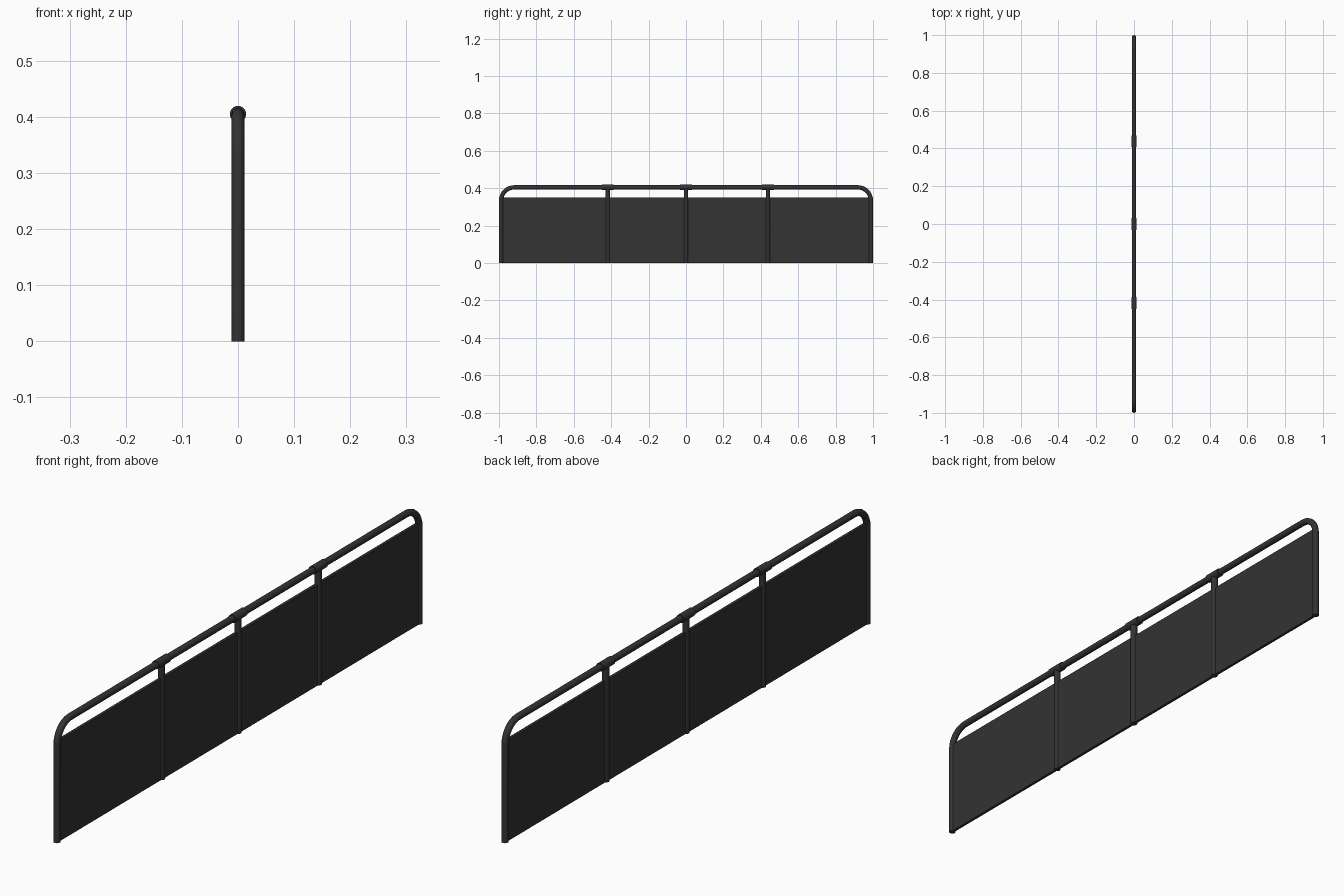
import bpy, math

if "Cube" in bpy.data.objects:
    bpy.data.objects.remove(bpy.data.objects["Cube"])

R = 0.0115          # tube radius
RAIL_Z = 0.405      # rail centre height
END_Y = 1 - R       # end post centre
BEND = 0.07         # corner radius

mat = bpy.data.materials.new("dark_charcoal")
mat.diffuse_color = (0.033, 0.033, 0.033, 1)
mat.use_nodes = True
mat.node_tree.nodes["Principled BSDF"].inputs["Base Color"].default_value = mat.diffuse_color


def finish(ob, name, smooth=True):
    ob.name = name
    ob.data.materials.append(mat)
    bpy.ops.object.select_all(action='DESELECT')
    ob.select_set(True)
    bpy.context.view_layer.objects.active = ob
    if smooth:
        bpy.ops.object.shade_smooth_by_angle(angle=math.radians(35))


def cylinder(name, r, length, loc, rot=(0, 0, 0)):
    bpy.ops.mesh.primitive_cylinder_add(vertices=24, radius=r, depth=length, location=loc, rotation=rot)
    finish(bpy.context.object, name)


# bent tube frame: two end posts and the top rail in one sweep
half = []
for i in range(9):
    a = math.pi / 2 * i / 8
    half.append((END_Y - BEND + BEND * math.cos(a), RAIL_Z - BEND + BEND * math.sin(a)))
half = [(END_Y, 0)] + half
path = half + [(-y, z) for y, z in reversed(half)]
curve = bpy.data.curves.new("frame_path", 'CURVE')
curve.dimensions = '3D'
curve.bevel_depth = R
curve.bevel_resolution = 4
curve.use_fill_caps = True
sp = curve.splines.new('POLY')
sp.points.add(len(path) - 1)
for p, (y, z) in zip(sp.points, path):
    p.co = (0, y, z, 1)
frame = bpy.data.objects.new("frame_curve", curve)
bpy.context.collection.objects.link(frame)
bpy.context.view_layer.objects.active = frame
frame.select_set(True)
bpy.ops.object.convert(target='MESH')
finish(bpy.context.object, "tube_frame")

# inner posts with a clamp sleeve around the rail
for i, y in enumerate((-0.418, 0.0, 0.438)):
    cylinder(f"inner_post_{i}", R, RAIL_Z, (0, y, RAIL_Z / 2))
    cylinder(f"rail_sleeve_{i}", 0.0145, 0.063, (0, y, RAIL_Z), (math.pi / 2, 0, 0))

# infill panel
bpy.ops.mesh.primitive_cube_add(size=1, location=(0, 0, 0.175))
panel = bpy.context.object
panel.scale = (0.01, 2 * END_Y, 0.35)
finish(panel, "infill_panel", False)
